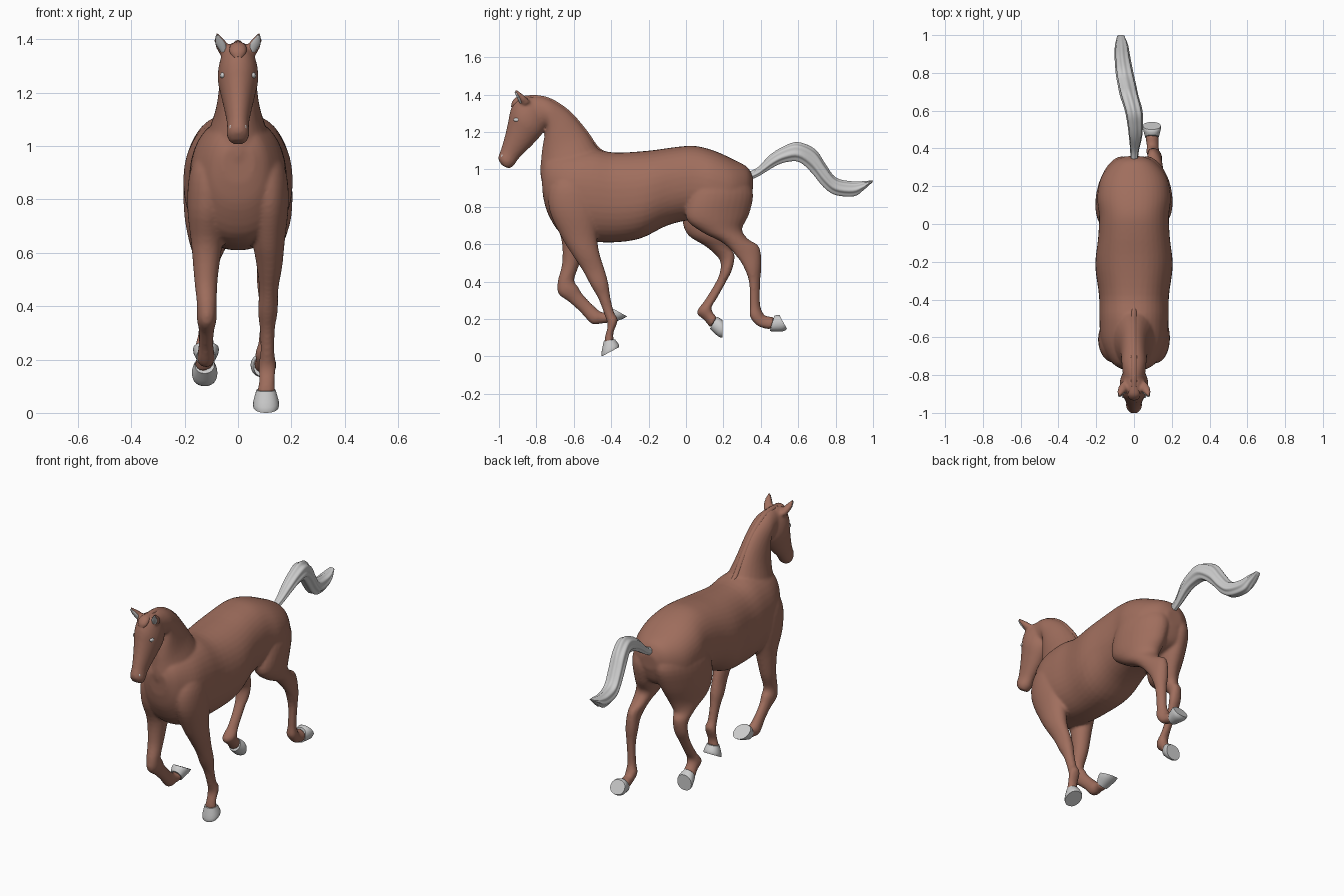
import bpy, bmesh, math
from mathutils import Vector

def material(name, color):
    m = bpy.data.materials.new(name)
    m.diffuse_color = (*color, 1)
    return m

COAT = material("chestnut_coat", (0.35, 0.156, 0.11))

def spline(rows, steps):
    """Catmull-Rom interpolation of section rows."""
    out = []
    for i in range(len(rows) - 1):
        p0, p1 = rows[max(i - 1, 0)], rows[i]
        p2, p3 = rows[i + 1], rows[min(i + 2, len(rows) - 1)]
        for s in range(steps):
            t = s / steps
            out.append([0.5 * (2 * b + (c - a) * t + (2 * a - 5 * b + 4 * c - d) * t * t
                               + (3 * b - a - 3 * c + d) * t ** 3)
                        for a, b, c, d in zip(p0, p1, p2, p3)])
    return out + [list(rows[-1])]

def loft(bm, rows, steps=4, n=28, power=2.0, ridges=0, depth=0.0, skew=0.0):
    """Rows are (y1, z1, y2, z2, x, half_width): two outline points in side view plus a width."""
    rings = []
    for y1, z1, y2, z2, x, w in spline(rows, steps):
        mid = Vector((x, (y1 + y2) / 2, (z1 + z2) / 2))
        axis = Vector((0, (y1 - y2) / 2, (z1 - z2) / 2))
        axis.x = skew * axis.length
        ring = []
        for k in range(n):
            t = 2 * math.pi * k / n
            c, s = math.cos(t), math.sin(t)
            r = 1 - depth * (0.5 - 0.5 * math.cos(ridges * t))
            c = math.copysign(abs(c) ** (2 / power), c) * r
            s = math.copysign(abs(s) ** (2 / power), s) * r
            ring.append(bm.verts.new(mid + axis * c + Vector((w * s, 0, 0))))
        rings.append(ring)
    faces = [bm.faces.new(rings[0]), bm.faces.new(rings[-1][::-1])]
    for a, b in zip(rings, rings[1:]):
        for k in range(n):
            j = (k + 1) % n
            faces.append(bm.faces.new((a[k], b[k], b[j], a[j])))
    bmesh.ops.recalc_face_normals(bm, faces=faces)

def activate(ob):
    bpy.ops.object.select_all(action='DESELECT')
    ob.select_set(True)
    bpy.context.view_layer.objects.active = ob

def finish(name, bm, mat=None, angle=50):
    me = bpy.data.meshes.new(name)
    bm.to_mesh(me)
    bm.free()
    ob = bpy.data.objects.new(name, me)
    bpy.context.collection.objects.link(ob)
    if mat:
        me.materials.append(mat)
    activate(ob)
    bpy.ops.object.shade_smooth_by_angle(angle=math.radians(angle))
    return ob

def part(name, rows, mat=None, angle=50, **kw):
    bm = bmesh.new()
    loft(bm, rows, **kw)
    return finish(name, bm, mat, angle)

# Trunk, from chest to rump
trunk = [(-.775, 1.0, -.765, .86, 0, .06), (-.735, 1.07, -.737, .76, 0, .115),
         (-.62, 1.10, -.66, .65, 0, .172), (-.5, 1.11, -.52, .617, 0, .183),
         (-.38, 1.09, -.38, .61, 0, .185), (-.2, 1.10, -.24, .632, 0, .205),
         (-.05, 1.12, -.1, .70, 0, .19), (.05, 1.125, .03, .73, 0, .185),
         (.15, 1.10, .13, .72, 0, .195), (.25, 1.055, .24, .73, 0, .175),
         (.33, 1.01, .32, .77, 0, .115), (.36, .95, .355, .86, 0, .05)]
# Neck, crest to underside
neck = [(-.40, 1.07, -.72, .80, 0, .14), (-.46, 1.10, -.775, .95, 0, .118),
        (-.53, 1.20, -.774, 1.06, 0, .084), (-.62, 1.305, -.762, 1.15, 0, .07),
        (-.72, 1.372, -.747, 1.22, 0, .066), (-.80, 1.392, -.77, 1.22, 0, .06),
        (-.87, 1.375, -.82, 1.25, 0, .055)]
# Head, face line to jaw line
head = [(-.84, 1.393, -.745, 1.28, 0, .05), (-.905, 1.38, -.752, 1.22, 0, .07),
        (-.937, 1.32, -.775, 1.182, 0, .076), (-.952, 1.25, -.82, 1.132, 0, .063),
        (-.968, 1.18, -.865, 1.088, 0, .05), (-.988, 1.11, -.897, 1.055, 0, .041),
        (-1.004, 1.06, -.92, 1.022, 0, .042), (-.985, 1.022, -.945, 1.004, 0, .028)]
# Legs, front edge to rear edge
fore_standing = [(-.67, 1.0, -.55, 1.0, .09, .05), (-.73, .90, -.5, .90, .107, .074),
                 (-.73, .78, -.47, .78, .115, .075),
                 (-.667, .64, -.475, .64, .115, .06), (-.612, .55, -.462, .55, .118, .048),
                 (-.55, .455, -.437, .47, .115, .036), (-.507, .375, -.415, .39, .112, .037),
                 (-.467, .305, -.405, .32, .11, .028), (-.435, .22, -.385, .235, .11, .026),
                 (-.419, .165, -.365, .195, .11, .033), (-.432, .11, -.388, .125, .108, .029),
                 (-.438, .07, -.385, .085, .105, .036)]
fore_lifted = [(-.67, 1.0, -.55, 1.0, -.09, .05), (-.73, .90, -.5, .90, -.107, .074),
               (-.72, .76, -.5, .78, -.115, .075),
               (-.667, .63, -.538, .63, -.117, .058), (-.662, .5, -.568, .5, -.12, .044),
               (-.686, .40, -.598, .41, -.117, .037), (-.682, .335, -.575, .37, -.117, .037),
               (-.622, .289, -.555, .335, -.118, .029), (-.562, .235, -.509, .285, -.12, .027),
               (-.505, .175, -.463, .243, -.12, .033), (-.45, .176, -.443, .236, -.12, .030),
               (-.408, .18, -.425, .233, -.12, .036)]
hind_trailing = [(.08, 1.02, .32, .97, .085, .075), (.02, .87, .359, .87, .1, .095),
                 (0, .74, .337, .76, .107, .088), (.085, .665, .30, .68, .11, .07),
                 (.2, .605, .335, .625, .11, .05), (.282, .52, .39, .588, .11, .038),
                 (.323, .445, .403, .50, .11, .037), (.339, .38, .397, .40, .11, .028),
                 (.342, .27, .396, .28, .105, .026), (.342, .213, .413, .23, .1, .035),
                 (.385, .162, .427, .217, .1, .031), (.452, .143, .472, .21, .095, .036)]
hind_forward = [(.08, 1.02, .32, .97, -.085, .075), (0, .87, .359, .87, -.1, .095),
                (-.02, .74, .32, .75, -.107, .088), (.01, .65, .26, .64, -.11, .07),
                (.11, .585, .24, .58, -.115, .05), (.18, .515, .26, .54, -.117, .038),
                (.18, .445, .247, .465, -.118, .037), (.15, .38, .215, .40, -.12, .028),
                (.1, .30, .165, .31, -.122, .026), (.058, .235, .138, .268, -.125, .035),
                (.098, .193, .142, .237, -.125, .031), (.13, .153, .165, .21, -.125, .036)]

# Fuse the body parts into one smooth skin
bm = bmesh.new()
loft(bm, trunk, power=2.25, n=40)
for rows in (neck, head, fore_standing, fore_lifted):
    loft(bm, rows)
loft(bm, hind_trailing, skew=.2)
loft(bm, hind_forward, skew=-.2)
for s in (1, -1):
    # Outer ears
    loft(bm, [(-.875, 1.34, -.83, 1.36, s * .05, .022), (-.897, 1.38, -.86, 1.39, s * .064, .024),
              (-.917, 1.424, -.905, 1.426, s * .08, .006)])
body = finish("body", bm, COAT)
remesh = body.modifiers.new("fuse", 'REMESH')
remesh.mode = 'VOXEL'
remesh.voxel_size = 0.008
remesh.use_smooth_shade = True
smooth = body.modifiers.new("soften", 'SMOOTH')
smooth.factor = 0.5
smooth.iterations = 6
activate(body)
for m in ("fuse", "soften"):
    bpy.ops.object.modifier_apply(modifier=m)
bpy.ops.object.shade_smooth_by_angle(angle=math.radians(60))

# Mane along the crest and forelock on the brow
part("mane", [(-.39, 1.088, -.40, 1.06, 0, .01), (-.46, 1.112, -.49, 1.07, 0, .018),
              (-.53, 1.208, -.57, 1.17, 0, .02), (-.62, 1.311, -.65, 1.26, 0, .02),
              (-.72, 1.378, -.73, 1.33, 0, .02), (-.80, 1.397, -.80, 1.35, 0, .02),
              (-.86, 1.394, -.85, 1.35, 0, .018)], COAT, n=16)
part("forelock", [(-.86, 1.394, -.85, 1.35, 0, .022), (-.905, 1.387, -.88, 1.35, 0, .032),
                  (-.93, 1.36, -.90, 1.34, 0, .03), (-.935, 1.335, -.91, 1.325, 0, .018)],
     COAT, n=16)

# Hooves: coronet to a slightly rounded sole
hooves = {
    "front_right_hoof": [(-.44, .08, -.38, .092, .105, .036), (-.452, .02, -.36, .065, .105, .048),
                         (-.45, .0, -.357, .05, .105, .048)],
    "front_left_hoof": [(-.405, .177, -.435, .24, -.12, .036), (-.345, .198, -.421, .26, -.12, .047),
                        (-.315, .214, -.41, .266, -.12, .048)],
    "rear_right_hoof": [(.448, .135, .472, .217, .095, .036), (.515, .133, .488, .222, .095, .047),
                        (.54, .147, .5, .22, .095, .047)],
    "rear_left_hoof": [(.128, .148, .165, .213, -.125, .036), (.172, .107, .184, .202, -.125, .047),
                       (.194, .1, .196, .192, -.125, .047)],
}
for name, rows in hooves.items():
    part(name, rows, steps=3, n=24, angle=40, power=2.2)

# Flowing tail with strand grooves
part("tail", [(.33, .985, .34, .94, 0, .02), (.385, 1.012, .395, .965, .003, .024),
              (.45, 1.078, .475, 1.013, .008, .036), (.52, 1.122, .535, 1.035, .006, .042),
              (.597, 1.146, .605, 1.035, -.002, .048), (.69, 1.108, .668, .98, -.025, .05),
              (.745, 1.03, .735, .9, -.038, .05), (.80, .957, .80, .859, -.05, .048),
              (.88, .937, .90, .853, -.062, .042), (.95, .937, .95, .888, -.066, .035),
              (1.0, .942, .998, .932, -.07, .018)], n=48, ridges=7, depth=.14)

def ellipsoid(name, loc, size):
    bm = bmesh.new()
    bmesh.ops.create_uvsphere(bm, u_segments=16, v_segments=10, radius=1)
    for v in bm.verts:
        v.co = Vector(a * b for a, b in zip(v.co, size)) + Vector(loc)
    finish(name, bm)

# Eyes, nostrils and inner ears
for s, side in ((1, "right"), (-1, "left")):
    ellipsoid(side + "_eye", (s * .056, -.903, 1.265), (.011, .019, .012))
    ellipsoid(side + "_nostril", (s * .026, -.98, 1.068), (.007, .009, .014))
    part(side + "_inner_ear", [(-.888, 1.352, -.87, 1.36, s * .053, .014),
                               (-.903, 1.382, -.885, 1.388, s * .066, .018),
                               (-.917, 1.414, -.91, 1.417, s * .078, .005)], n=12)
